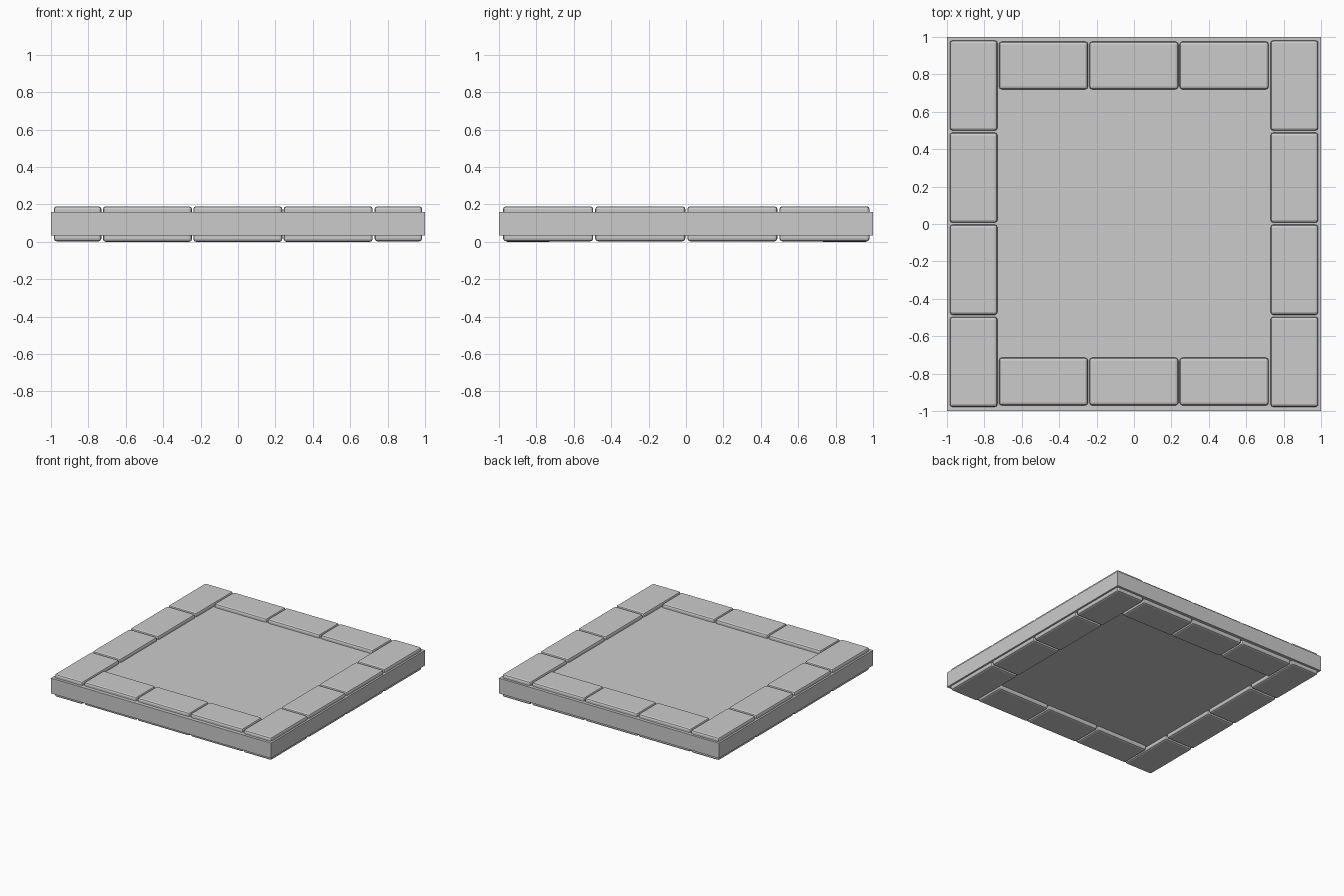
import bpy

if "Cube" in bpy.data.objects:
    bpy.data.objects.remove(bpy.data.objects["Cube"])


def box(name, x0, x1, y0, y1, z0, z1, bevel=0.0):
    bpy.ops.mesh.primitive_cube_add(size=1, location=((x0 + x1) / 2, (y0 + y1) / 2, (z0 + z1) / 2))
    ob = bpy.context.object
    ob.name = name
    ob.scale = (x1 - x0, y1 - y0, z1 - z0)
    bpy.ops.object.transform_apply(location=False, rotation=False, scale=True)
    if bevel:
        mod = ob.modifiers.new("rounded_edges", 'BEVEL')
        mod.width = bevel
        mod.segments = 2
    return ob


# Central floor slab
box("floor_slab", -1, 1, -1, 1, 0.035, 0.16)

# Side columns of four border stones, standing proud above and below the slab
for i in range(4):
    y = -0.978 + i * 0.4925
    box(f"left_stone_{i + 1}", -0.985, -0.73, y, y + 0.482, 0.003, 0.19, 0.015)
    box(f"right_stone_{i + 1}", 0.73, 0.985, y, y + 0.482, 0.003, 0.19, 0.015)

# Front and back rows of three border stones
for i in range(3):
    x = -0.722 + i * 0.483
    box(f"front_stone_{i + 1}", x, x + 0.476, -0.97, -0.715, 0.0, 0.19, 0.015)
    box(f"back_stone_{i + 1}", x, x + 0.476, 0.72, 0.975, 0.0, 0.19, 0.015)
